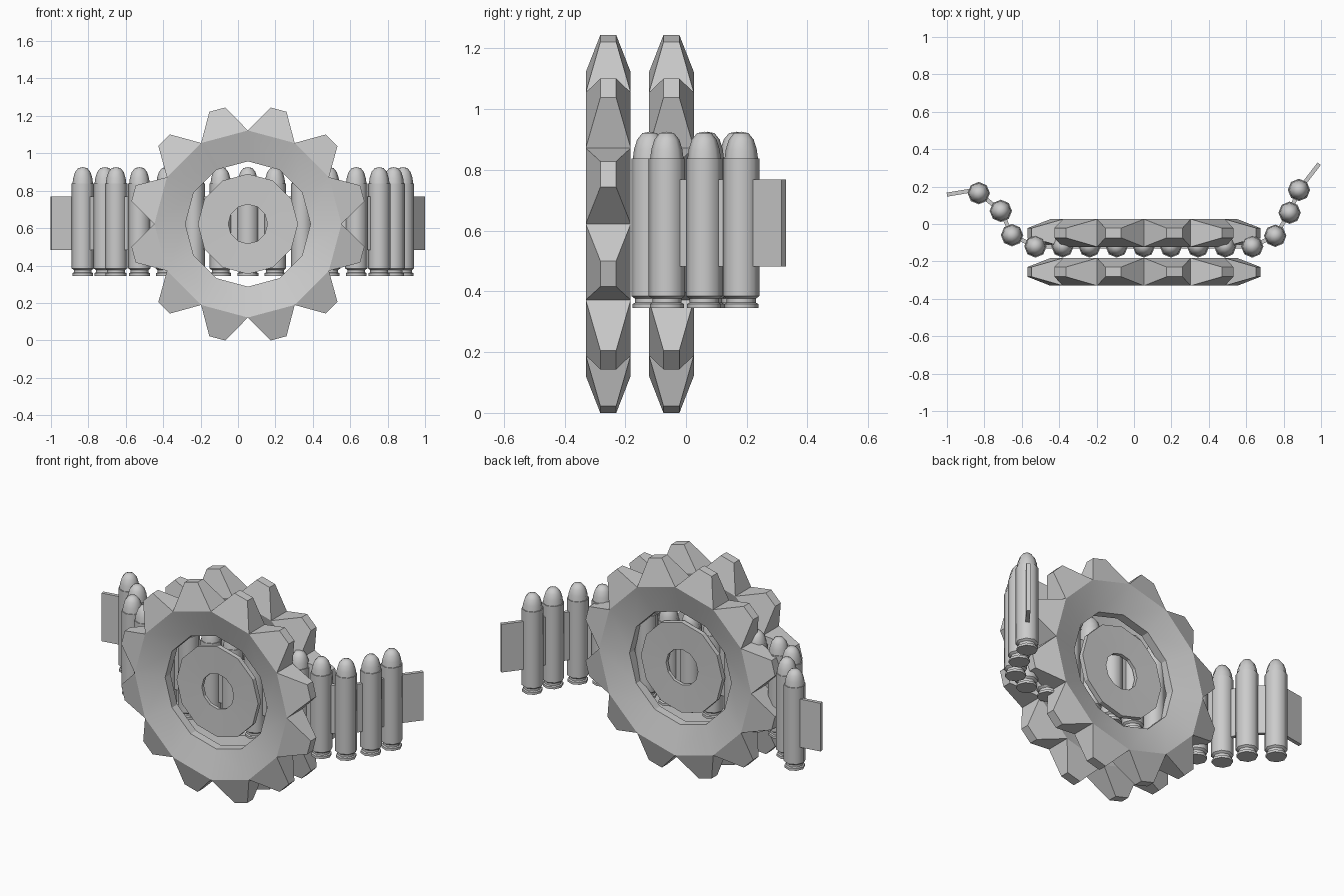
import bpy, bmesh, math
from mathutils import Vector

if "Cube" in bpy.data.objects:
    bpy.data.objects.remove(bpy.data.objects["Cube"])

CX, CZ = 0.053, 0.622          # gear axis


def finish(name, bm, smooth_angle=None):
    bmesh.ops.recalc_face_normals(bm, faces=bm.faces)
    me = bpy.data.meshes.new(name)
    bm.to_mesh(me)
    bm.free()
    ob = bpy.data.objects.new(name, me)
    bpy.context.collection.objects.link(ob)
    if smooth_angle:
        bpy.ops.object.select_all(action='DESELECT')
        bpy.context.view_layer.objects.active = ob
        ob.select_set(True)
        bpy.ops.object.shade_smooth_by_angle(angle=math.radians(smooth_angle))
    return ob


def ring(bm, r, y, n=12):
    return [bm.verts.new((CX + r * math.sin(2 * math.pi * i / n), y,
                          CZ + r * math.cos(2 * math.pi * i / n))) for i in range(n)]


def bridge(bm, a, b):
    n = len(a)
    for i in range(n):
        j = (i + 1) % n
        bm.faces.new((a[i], a[j], b[j], b[i]))


def annulus(bm, y, r_out, h_out, r_in, h_in, outer_wall):
    """Flat ring whose half thickness goes from h_out to h_in."""
    of, ob_ = ring(bm, r_out, y - h_out), ring(bm, r_out, y + h_out)
    nf, nb = ring(bm, r_in, y - h_in), ring(bm, r_in, y + h_in)
    bridge(bm, of, nf)
    bridge(bm, ob_, nb)
    bridge(bm, nf, nb)
    if outer_wall:
        bridge(bm, of, ob_)
    return of, ob_


def gear(name, y):
    # dished rim, thin at the inner edge
    bm = bmesh.new()
    f, b = annulus(bm, y, 0.5, 0.074, 0.335, 0.025, False)
    # tapered teeth on each side of the twelve-sided rim
    for i in range(12):
        j = (i + 1) % 12
        a = math.radians(15 + 30 * i)
        out = Vector((math.sin(a), 0, math.cos(a)))
        tan = Vector((math.cos(a), 0, -math.sin(a)))
        tip = [bm.verts.new(Vector((CX, y + dy, CZ)) + out * 0.633 + tan * t)
               for t, dy in ((-.044, -.026), (.044, -.026), (.044, .026), (-.044, .026))]
        bridge(bm, [f[i], f[j], b[j], b[i]], tip)
        bm.faces.new(tip)
    finish(name, bm, 20)
    # thin hub disc in the middle plane
    bm = bmesh.new()
    annulus(bm, y, 0.268, 0.014, 0.105, 0.01, True)
    finish(name + "_hub", bm, 20)


gear("front_gear", -0.256)
gear("back_gear", -0.048)

# cartridges along the belt
left = [(-.83, .165), (-.712, .07), (-.652, -.06)]
middle = [(-.527 + .1449 * i, -.12) for i in range(9)]
right = [(.755, -.063), (.832, .06), (.882, .182)]
centres = left + middle + right

PROFILE = [(.056, .345), (.056, .359), (.048, .363), (.048, .376), (.060, .385),
           (.060, .838), (.055, .838), (.051, .868), (.041, .900), (.024, .921)]


def cartridge(name, x, y, n=8):
    bm = bmesh.new()
    loops = [[bm.verts.new((x + r * math.cos(2 * math.pi * k / n),
                            y + r * math.sin(2 * math.pi * k / n), z)) for k in range(n)]
             for r, z in PROFILE]
    for a, b in zip(loops, loops[1:]):
        bridge(bm, a, b)
    bm.faces.new(loops[0])
    top = bm.verts.new((x, y, .926))
    for k in range(n):
        bm.faces.new((loops[-1][k], loops[-1][(k + 1) % n], top))
    finish(name, bm, 50)


for i, (x, y) in enumerate(centres):
    cartridge(f"cartridge_{i + 1}", x, y)

# belt strip threading the cartridges
path = [(-1.0, .157), (-.87, .179)] + centres + [(.99, .322)]
bm = bmesh.new()
lo = [bm.verts.new((x, y, .482)) for x, y in path]
hi = [bm.verts.new((x, y, .768)) for x, y in path]
for i in range(len(path) - 1):
    bm.faces.new((lo[i], lo[i + 1], hi[i + 1], hi[i]))
belt = finish("belt_strip", bm)
mod = belt.modifiers.new("thickness", 'SOLIDIFY')
mod.thickness = 0.022
mod.offset = 0
